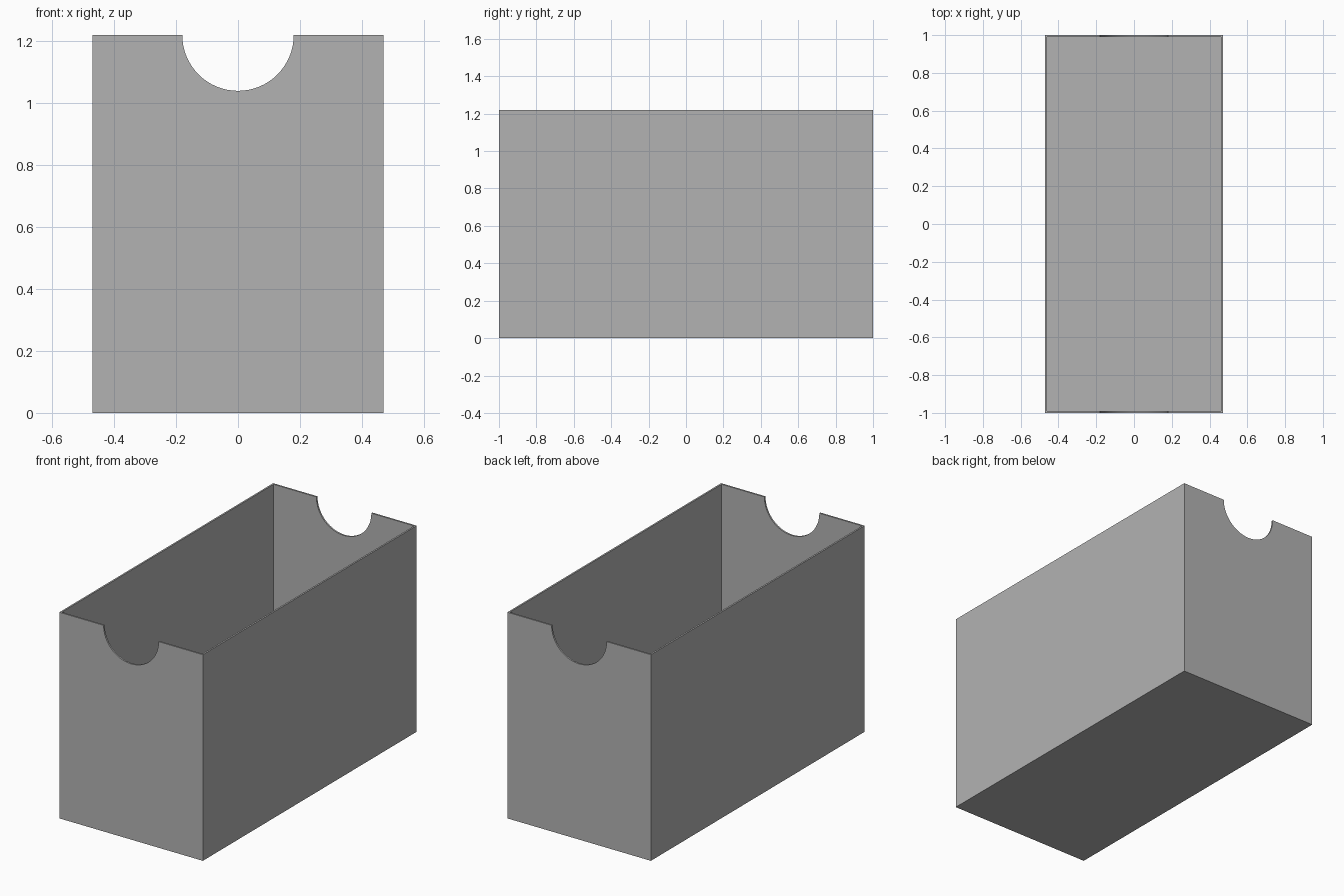
import bpy
import bmesh
from math import radians
from mathutils import Matrix

WIDTH, DEPTH, HEIGHT = 0.94, 2.0, 1.22
WALL = 0.01
NOTCH_RADIUS = 0.18

default_cube = bpy.data.objects.get("Cube")
if default_cube:
    bpy.data.objects.remove(default_cube, do_unlink=True)

# Plain grey material
grey = bpy.data.materials.new("plain grey")
grey.use_nodes = True
colour = (0.45, 0.45, 0.45, 1)
grey.diffuse_color = colour
grey.node_tree.nodes["Principled BSDF"].inputs["Base Color"].default_value = colour


def add_object(name, bm):
    mesh = bpy.data.meshes.new(name)
    bm.to_mesh(mesh)
    bm.free()
    mesh.materials.append(grey)
    obj = bpy.data.objects.new(name, mesh)
    bpy.context.collection.objects.link(obj)
    return obj


# Open box: inset the top face and sink it to the floor
bm = bmesh.new()
bmesh.ops.create_cube(bm, size=1, matrix=Matrix.Translation((0, 0, HEIGHT / 2))
                      @ Matrix.Diagonal((WIDTH, DEPTH, HEIGHT, 1)))
top = max(bm.faces, key=lambda f: f.calc_center_median().z)
bmesh.ops.inset_region(bm, faces=[top], thickness=WALL, use_even_offset=True)
inner = bmesh.ops.extrude_discrete_faces(bm, faces=[top])["faces"][0]
bmesh.ops.translate(bm, verts=inner.verts, vec=(0, 0, WALL - HEIGHT))
bmesh.ops.recalc_face_normals(bm, faces=bm.faces)
box = add_object("open_box", bm)

# Long round cutter for the finger notches in both end walls
bm = bmesh.new()
bmesh.ops.create_cone(bm, cap_ends=True, segments=64, radius1=NOTCH_RADIUS,
                      radius2=NOTCH_RADIUS, depth=DEPTH + 0.2,
                      matrix=Matrix.Translation((0, 0, HEIGHT))
                      @ Matrix.Rotation(radians(90), 4, "X"))
cutter = add_object("notch_cutter", bm)
cutter.hide_render = True

# Cut the notches and keep only the finished box
cut = box.modifiers.new("finger notches", "BOOLEAN")
cut.operation = "DIFFERENCE"
cut.solver = "EXACT"
cut.object = cutter
bpy.ops.object.select_all(action="DESELECT")
bpy.context.view_layer.objects.active = box
box.select_set(True)
bpy.ops.object.modifier_apply(modifier=cut.name)
bpy.data.objects.remove(cutter, do_unlink=True)
bpy.ops.object.shade_smooth_by_angle(angle=radians(30))
